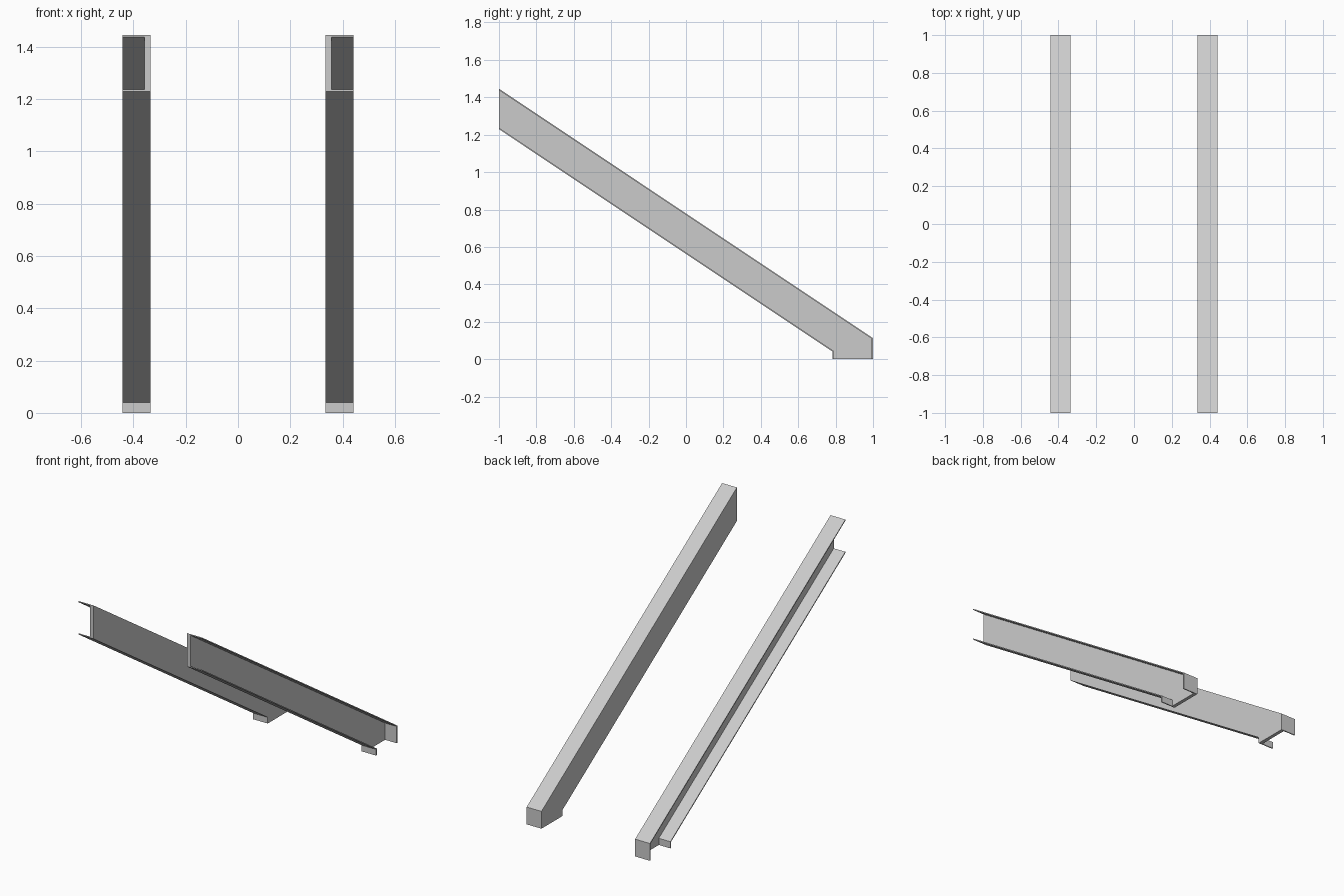
import bpy, bmesh

if "Cube" in bpy.data.objects:
    bpy.data.objects.remove(bpy.data.objects["Cube"])

X_IN, X_OUT = 0.3355, 0.4415   # inner (web) and outer (open) sides
WEB, T = 0.023, 0.007          # web and flange thickness
HEEL = 0.783                   # y where the foot begins
SLOPE = 0.667


def top(y):
    return 0.112 + SLOPE * (1 - y)


def bottom(y):
    return 0.04 + SLOPE * (HEEL - y)


def prism(name, profile, x0, x1):
    """Extrude a (y, z) profile along x."""
    bm = bmesh.new()
    face = bm.faces.new([bm.verts.new((x0, y, z)) for y, z in profile])
    ext = bmesh.ops.extrude_face_region(bm, geom=[face])
    verts = [v for v in ext["geom"] if isinstance(v, bmesh.types.BMVert)]
    bmesh.ops.translate(bm, verts=verts, vec=(x1 - x0, 0, 0))
    bmesh.ops.recalc_face_normals(bm, faces=bm.faces)
    mesh = bpy.data.meshes.new(name)
    bm.to_mesh(mesh)
    bm.free()
    obj = bpy.data.objects.new(name, mesh)
    bpy.context.collection.objects.link(obj)
    return obj


# Sloped stringer with a flat foot
stringer = prism("stair_stringers", [
    (-1, top(-1)), (-1, bottom(-1)), (HEEL, bottom(HEEL)),
    (HEEL, 0), (1, 0), (1, top(1))], X_IN, X_OUT)

# Channel pocket: open outward, at the upper end and under the foot
tv = T * 1.15
heel_in, toe_in = HEEL + T, 1 - T
pocket = prism("channel_cutter", [
    (-1.1, top(-1.1) - tv), (-1.1, bottom(-1.1) + tv),
    (heel_in, bottom(heel_in) + tv), (heel_in, -0.1),
    (toe_in, -0.1), (toe_in, top(toe_in) - tv)], X_IN + WEB, X_OUT + 0.1)
pocket.hide_render = True

cut = stringer.modifiers.new("channel", 'BOOLEAN')
cut.operation = 'DIFFERENCE'
cut.solver = 'EXACT'
cut.object = pocket

# Opposite stringer
stringer.modifiers.new("pair", 'MIRROR').use_mirror_merge = False

# Bake the modifiers and drop the cutter
bpy.context.view_layer.objects.active = stringer
stringer.select_set(True)
for name in ("channel", "pair"):
    bpy.ops.object.modifier_apply(modifier=name)
bpy.data.objects.remove(pocket)
